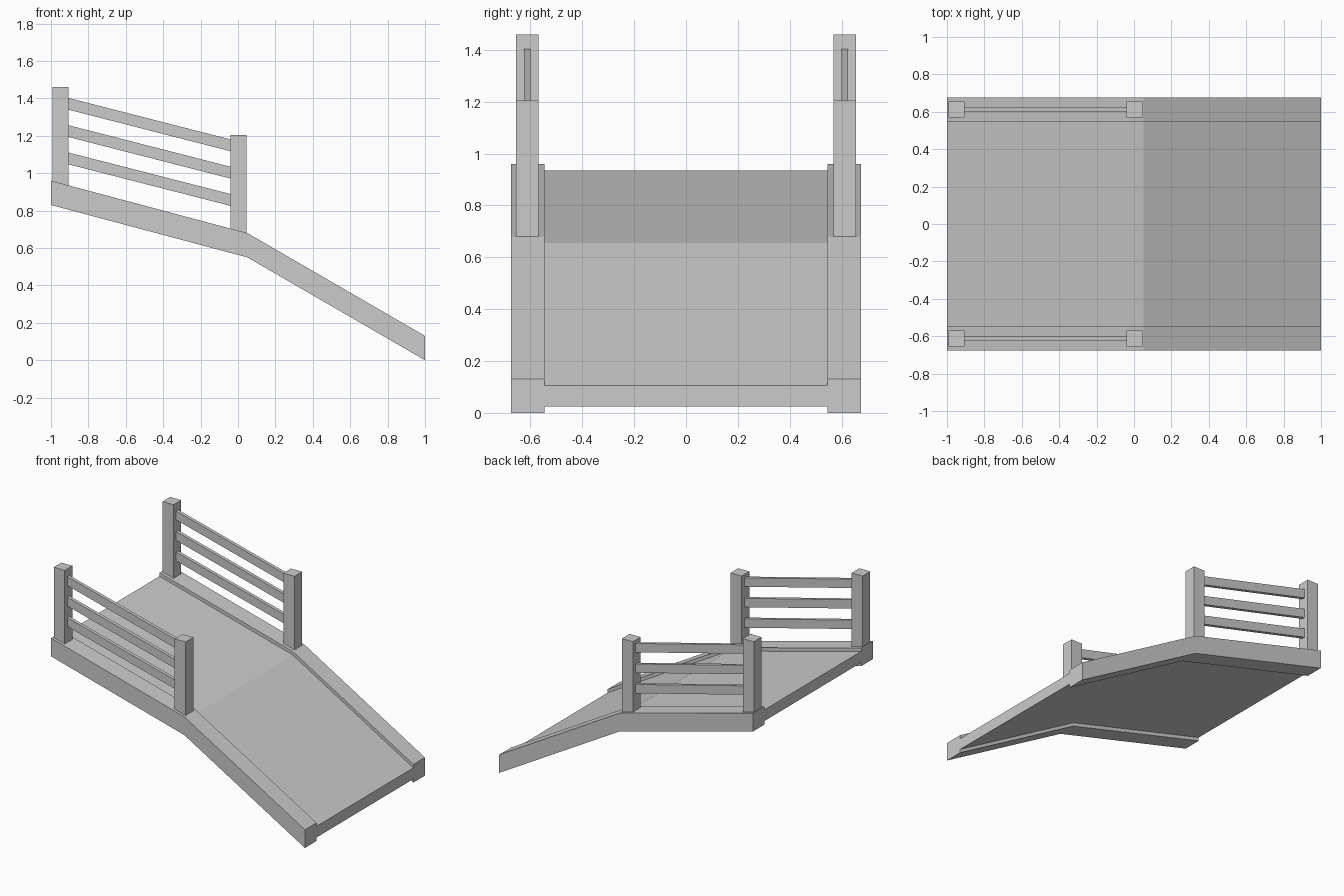
import bpy

cube = bpy.data.objects.get("Cube")
if cube:
    bpy.data.objects.remove(cube, do_unlink=True)

# Single plain grey finish
GREY = (0.6, 0.6, 0.6, 1)
grey = bpy.data.materials.new("plain_grey")
grey.use_nodes = True
grey.diffuse_color = GREY
grey.node_tree.nodes["Principled BSDF"].inputs["Base Color"].default_value = GREY


def extrude_profile(name, profile, y0, y1):
    """Extrude an x-z outline between two y positions."""
    n = len(profile)
    verts = [(x, y, z) for y in (y0, y1) for x, z in profile]
    faces = [tuple(range(n)), tuple(reversed(range(n, 2 * n)))]
    faces += [(i, i + n, (i + 1) % n + n, (i + 1) % n) for i in range(n)]
    mesh = bpy.data.meshes.new(name)
    mesh.from_pydata(verts, [], faces)
    mesh.materials.append(grey)
    obj = bpy.data.objects.new(name, mesh)
    bpy.context.collection.objects.link(obj)
    return obj


def band(top, depth):
    """Outline of a strip of constant vertical depth, counter-clockwise."""
    return [(x, z - depth) for x, z in top] + list(reversed(top))


# Walkway: gentle upper slope, then a steeper lower ramp
ridge = [(-1, 0.96), (0.05, 0.68), (1, 0.13)]
deck_top = [(x, z - 0.025) for x, z in ridge]
extrude_profile("deck", band(deck_top, 0.08), -0.56, 0.56)

RAIL_Y = 0.612
for side, label in ((1, "back"), (-1, "front")):
    def part(name, profile, near, far):
        y0, y1 = sorted((side * near, side * far))
        extrude_profile(f"{label}_{name}", profile, y0, y1)

    # Side beam following the walkway
    part("side_beam", band(ridge, 0.13), 0.545, 0.675)

    # Square posts, seated in the beam
    for name, x, base, top in (("upper_post", -0.95, 0.9, 1.46),
                               ("lower_post", 0.003, 0.65, 1.205)):
        part(name, band([(x - 0.043, top), (x + 0.043, top)], top - base),
             RAIL_Y - 0.043, RAIL_Y + 0.043)

    # Three sloping rails between the posts
    for i in range(3):
        drop = 0.146 * i
        part(f"rail_{i + 1}", band([(-0.92, 1.406 - drop), (-0.03, 1.178 - drop)], 0.063),
             RAIL_Y - 0.012, RAIL_Y + 0.012)
